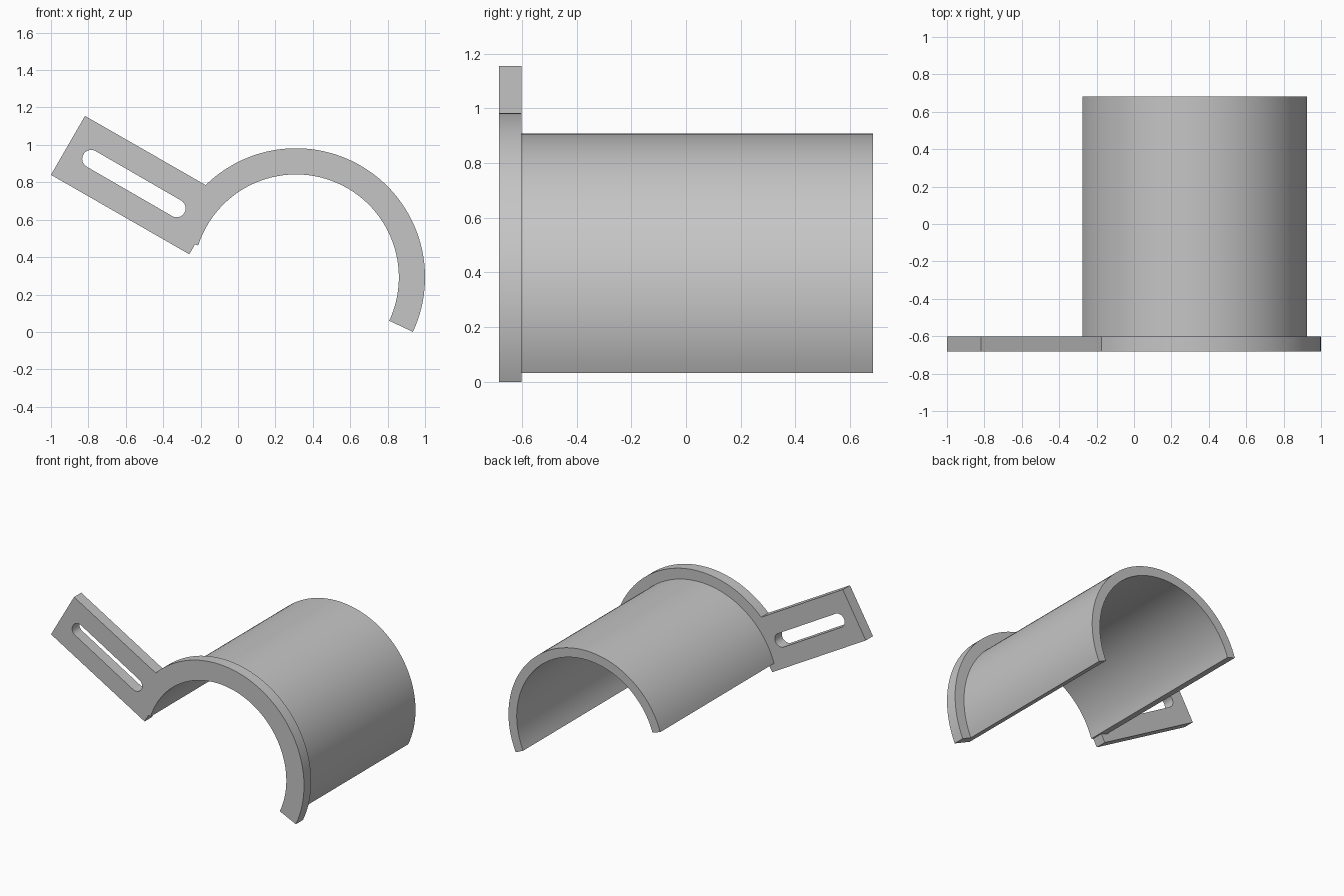
import bpy
import bmesh
from math import cos, sin, radians
from mathutils import Vector

cube = bpy.data.objects.get("Cube")
if cube:
    bpy.data.objects.remove(cube, do_unlink=True)

CENTRE = Vector((0.31, 0.292))
INNER, TUBE_OUTER, RING_OUTER = 0.55, 0.615, 0.69
START, END = -25, 162          # span of the open cylinder, degrees
FRONT, STEP, BACK = -0.683, -0.602, 0.683

grey = bpy.data.materials.new("plain grey")
grey.use_nodes = True
grey.diffuse_color = (0.56, 0.56, 0.56, 1)
grey.node_tree.nodes["Principled BSDF"].inputs["Base Color"].default_value = (0.56, 0.56, 0.56, 1)


def arc(centre, radius, a0, a1, steps):
    """Points along an arc, angles in degrees."""
    pts = []
    for i in range(steps + 1):
        a = radians(a0 + (a1 - a0) * i / steps)
        pts.append(Vector((centre[0] + radius * cos(a), centre[1] + radius * sin(a))))
    return pts


def extrude_profile(name, loops, y0, y1):
    """Fill closed x-z outlines (later ones are holes) and extrude along y."""
    bm = bmesh.new()
    edges = []
    for loop in loops:
        verts = [bm.verts.new((p[0], y0, p[1])) for p in loop]
        edges += [bm.edges.new((v, verts[i - 1])) for i, v in enumerate(verts)]
    bmesh.ops.triangle_fill(bm, edges=edges, use_beauty=True, use_dissolve=False)
    made = bmesh.ops.extrude_face_region(bm, geom=bm.faces[:])["geom"]
    moved = [v for v in made if isinstance(v, bmesh.types.BMVert)]
    bmesh.ops.translate(bm, verts=moved, vec=(0, y1 - y0, 0))
    bmesh.ops.recalc_face_normals(bm, faces=bm.faces[:])
    mesh = bpy.data.meshes.new(name)
    bm.to_mesh(mesh)
    bm.free()
    mesh.materials.append(grey)
    obj = bpy.data.objects.new(name, mesh)
    bpy.context.collection.objects.link(obj)
    bpy.ops.object.select_all(action="DESELECT")
    obj.select_set(True)
    bpy.context.view_layer.objects.active = obj
    bpy.ops.object.shade_smooth_by_angle(angle=radians(30))
    return obj


# Open cylinder shell
shell = arc(CENTRE, TUBE_OUTER, START, END, 64) + arc(CENTRE, INNER, END, START, 64)
extrude_profile("half_tube", [shell], STEP, BACK)

# Flange ring with its slanted mounting tab
outline = arc(CENTRE, RING_OUTER, START, 134.4, 56)
outline += [Vector((-0.818, 1.155)), Vector((-1.0, 0.84)), Vector((-0.26, 0.415))]
outline += arc(CENTRE, 0.568, END, END, 1)[:1]
outline += arc(CENTRE, INNER, END, START, 64)

# Rounded slot through the tab
slot = arc((-0.785, 0.925), 0.048, 60, 240, 16) + arc((-0.328, 0.661), 0.048, 240, 420, 16)
extrude_profile("flange_with_slotted_tab", [outline, slot], FRONT, STEP)
